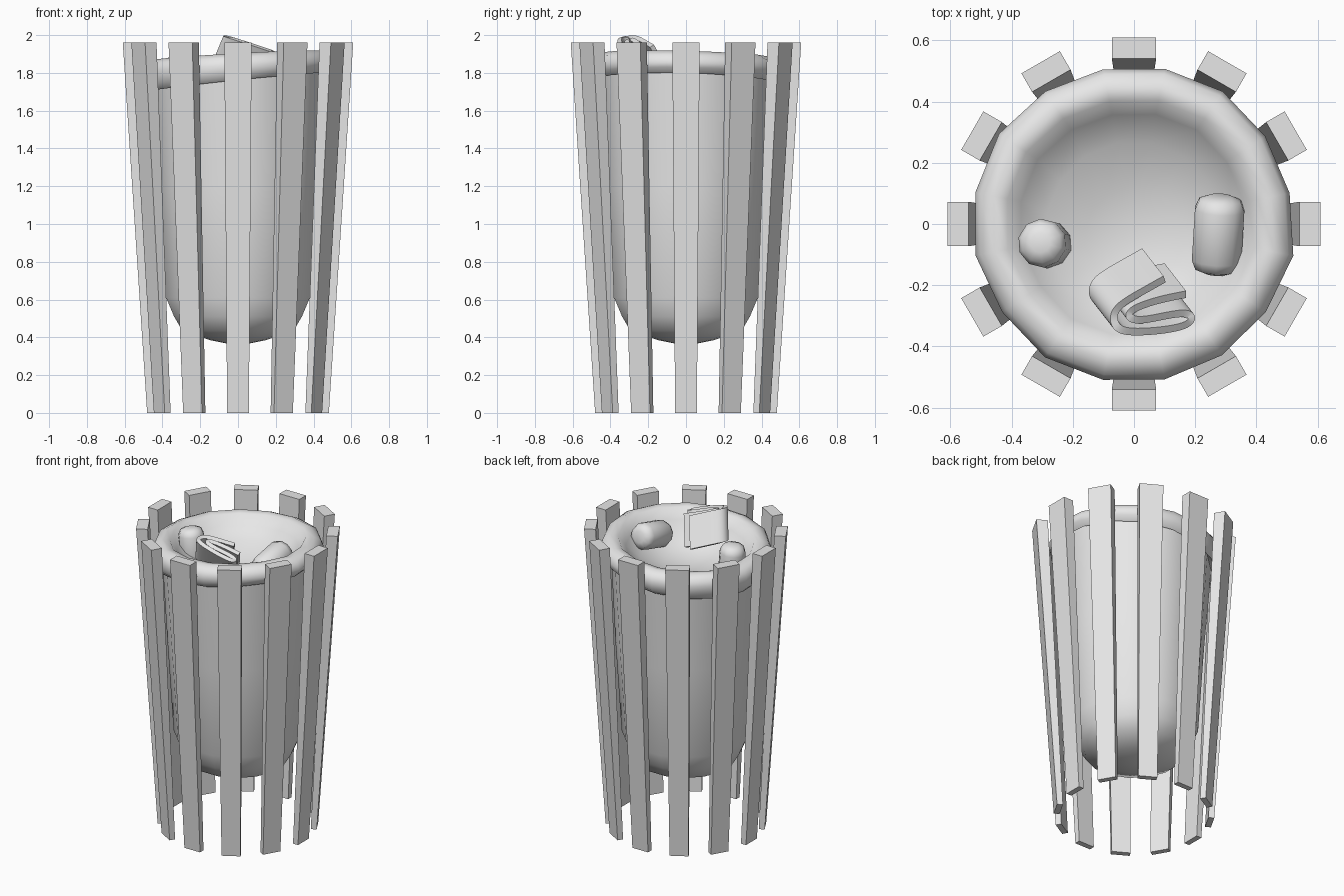
import bpy, bmesh, math, random
from mathutils import Vector, Matrix

random.seed(4)
old = bpy.data.objects.get("Cube")
if old:
    bpy.data.objects.remove(old, do_unlink=True)

grey = bpy.data.materials.new("plain_grey")
grey.use_nodes = True
grey.diffuse_color = (0.8, 0.8, 0.8, 1)
grey.node_tree.nodes["Principled BSDF"].inputs["Base Color"].default_value = (0.8, 0.8, 0.8, 1)


def finish(bm, name, smooth=None):
    bmesh.ops.recalc_face_normals(bm, faces=bm.faces[:])
    mesh = bpy.data.meshes.new(name)
    bm.to_mesh(mesh)
    bm.free()
    mesh.materials.append(grey)
    ob = bpy.data.objects.new(name, mesh)
    bpy.context.collection.objects.link(ob)
    if smooth:
        smooth_object(ob, smooth)
    return ob


def smooth_object(ob, angle):
    bpy.ops.object.select_all(action="DESELECT")
    ob.select_set(True)
    bpy.context.view_layer.objects.active = ob
    bpy.ops.object.shade_smooth_by_angle(angle=math.radians(angle))


# Ring of slats, each flaring outwards, widening and thickening towards the top
HEIGHT, SLATS = 1.96, 12
for i in range(SLATS):
    bm = bmesh.new()
    bmesh.ops.create_cube(bm, size=1)
    for v in bm.verts:
        if v.co.z > 0:
            v.co = Vector((0.575 + v.co.x * 0.07, v.co.y * 0.145, HEIGHT))
        else:
            v.co = Vector((0.463 + v.co.x * 0.036, v.co.y * 0.115, 0))
    bm.transform(Matrix.Rotation(i * math.tau / SLATS, 4, "Z"))
    finish(bm, f"slat_{i + 1}")

# Bin bag: outer wall, folded-over rim and a shallow hollow that holds the rubbish
# Each ring is radius, height, forward shift
SIDES = 16
profile = [(0.15, 0.385, 0), (0.30, 0.435, 0), (0.345, 0.51, 0), (0.388, 0.61, 0), (0.425, 1.2, 0),
           (0.46, 1.78, 0), (0.485, 1.75, 0), (0.515, 1.78, 0), (0.522, 1.83, 0), (0.505, 1.87, 0),
           (0.46, 1.892, 0), (0.415, 1.885, 0), (0.37, 1.825, 0), (0.29, 1.755, 0.02),
           (0.16, 1.70, 0.04)]
wobble = [random.uniform(-0.008, 0.01) for _ in range(SIDES)]
bm = bmesh.new()
rings = []
for r, z, shift in profile:
    tilt = 1 if z > 1.74 and r > 0.35 else 0
    ring = []
    for s in range(SIDES):
        a = math.tau * (s + 0.5) / SIDES
        rr = r + tilt * wobble[s]
        # the rim sits higher on the left and its hem hangs unevenly
        lift = tilt * ((0.025 + 0.025 * (z < 1.8)) * math.cos(a) - 0.012 * math.sin(a))
        ring.append(bm.verts.new((rr * math.cos(a), rr * math.sin(a) - shift, z + lift)))
    rings.append(ring)
for a, b in zip(rings, rings[1:]):
    for s in range(SIDES):
        t = (s + 1) % SIDES
        bm.faces.new((a[s], a[t], b[t], b[s]))
for ring, y, z in ((rings[0], 0, 0.355), (rings[-1], -0.04, 1.68)):
    tip = bm.verts.new((0, y, z))
    for s in range(SIDES):
        bm.faces.new((ring[s], ring[(s + 1) % SIDES], tip))
finish(bm, "bin_bag", 80)


# Rounded cans half sunk in the bag
def can(name, centre, axis, radius, length):
    bm = bmesh.new()
    bmesh.ops.create_cone(bm, cap_ends=True, segments=10, radius1=radius, radius2=radius, depth=length)
    ends = [e for e in bm.edges if abs(e.verts[0].co.z - e.verts[1].co.z) < 0.001]
    bmesh.ops.bevel(bm, geom=ends, offset=0.045, segments=2, profile=0.5, affect="EDGES")
    turn = Vector(axis).to_track_quat("Z", "Y").to_matrix().to_4x4()
    bm.transform(Matrix.Translation(centre) @ turn)
    finish(bm, name, 60)


can("left_can", (0.275, -0.035, 1.825), (0.06, 1, 0.25), 0.085, 0.26)
can("right_can", (-0.29, -0.065, 1.775), (-0.12, 0.03, 1), 0.08, 0.26)

# Folded newspaper: a zigzag strip with a slanted top edge, swept back and down
fold = [(0.10, -0.18), (0.02, -0.225), (-0.05, -0.265), (-0.07, -0.30), (-0.06, -0.34),
        (-0.02, -0.355), (0.08, -0.35), (0.17, -0.335), (0.195, -0.31), (0.175, -0.285),
        (0.08, -0.305), (0.0, -0.32), (-0.025, -0.295), (0.01, -0.27), (0.09, -0.245), (0.17, -0.23)]
bm = bmesh.new()
rows = []
for x, y in fold:
    top = Vector((x, y, 1.975 - 0.33 * max(x, -0.05)))
    rows.append((bm.verts.new(top), bm.verts.new(top + Vector((-0.07, 0.09, -0.17)))))
for (a, b), (c, d) in zip(rows, rows[1:]):
    bm.faces.new((a, b, d, c))
newspaper = finish(bm, "folded_newspaper")
rounding = newspaper.modifiers.new("rounding", "SUBSURF")
rounding.levels = 2
rounding.boundary_smooth = "PRESERVE_CORNERS"
solid = newspaper.modifiers.new("thickness", "SOLIDIFY")
solid.thickness = 0.026
solid.offset = 0
bpy.context.view_layer.objects.active = newspaper
for mod in (rounding, solid):
    bpy.ops.object.modifier_apply(modifier=mod.name)
smooth_object(newspaper, 50)
